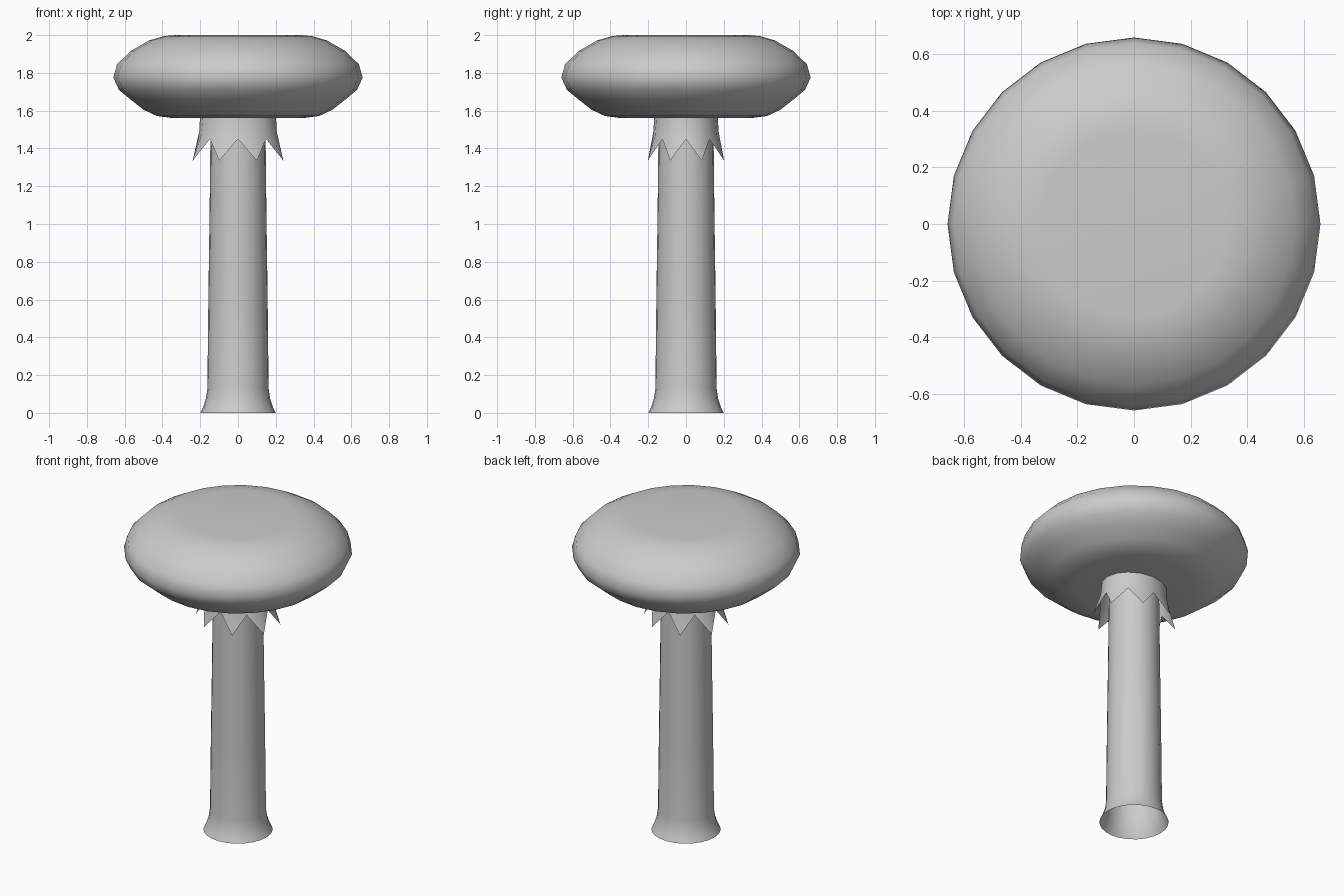
import bpy, bmesh
from math import cos, sin, pi

if "Cube" in bpy.data.objects:
    bpy.data.objects.remove(bpy.data.objects["Cube"])


def finish(bm, name, angle):
    bmesh.ops.remove_doubles(bm, verts=bm.verts, dist=1e-5)
    me = bpy.data.meshes.new(name)
    bm.to_mesh(me)
    bm.free()
    ob = bpy.data.objects.new(name, me)
    bpy.context.collection.objects.link(ob)
    bpy.ops.object.select_all(action='DESELECT')
    ob.select_set(True)
    bpy.context.view_layer.objects.active = ob
    bpy.ops.object.shade_smooth_by_angle(angle=angle)
    return ob


def skin(bm, rings):
    # Bridge consecutive rings listed from bottom to top
    n = len(rings[0])
    for a, b in zip(rings, rings[1:]):
        for i in range(n):
            j = (i + 1) % n
            bm.faces.new((a[i], a[j], b[j], b[i]))


def lathe(name, profile, sides, capped=False):
    bm = bmesh.new()
    rings = [[bm.verts.new((r * cos(2 * pi * i / sides), r * sin(2 * pi * i / sides), z))
              for i in range(sides)] for r, z in profile]
    skin(bm, rings)
    if capped:
        bm.faces.new(rings[0][::-1])
        bm.faces.new(rings[-1])
    return finish(bm, name, pi / 3)


# Hollow stalk with flared foot
lathe("stalk", [(0.20, 0), (0.185, 0.03), (0.17, 0.075), (0.162, 0.13),
                (0.157, 0.6), (0.15, 1.1), (0.145, 1.57)], 24)

# Rounded cap, flat on top and underneath
lathe("cap", [(0.34, 1.56), (0.43, 1.572), (0.50, 1.605), (0.57, 1.66),
              (0.63, 1.71), (0.66, 1.775), (0.64, 1.845), (0.57, 1.915),
              (0.47, 1.972), (0.39, 1.995), (0.33, 2.0)], 24, True)

# Oval ragged collar with eight flared points
bm = bmesh.new()
N = 16
rings = []
for level in range(3):
    ring = []
    for i in range(N):
        tip = i % 2
        r, z = ((0.26, 1.335) if tip else (0.21, 1.45),
                (0.211, 1.47) if tip else (0.205, 1.49),
                (0.201, 1.57))[level]
        a = 2 * pi * i / N
        ring.append(bm.verts.new((r * cos(a), r * 0.84 * sin(a), z)))
    rings.append(ring)
skin(bm, rings)
finish(bm, "collar", pi / 3)
